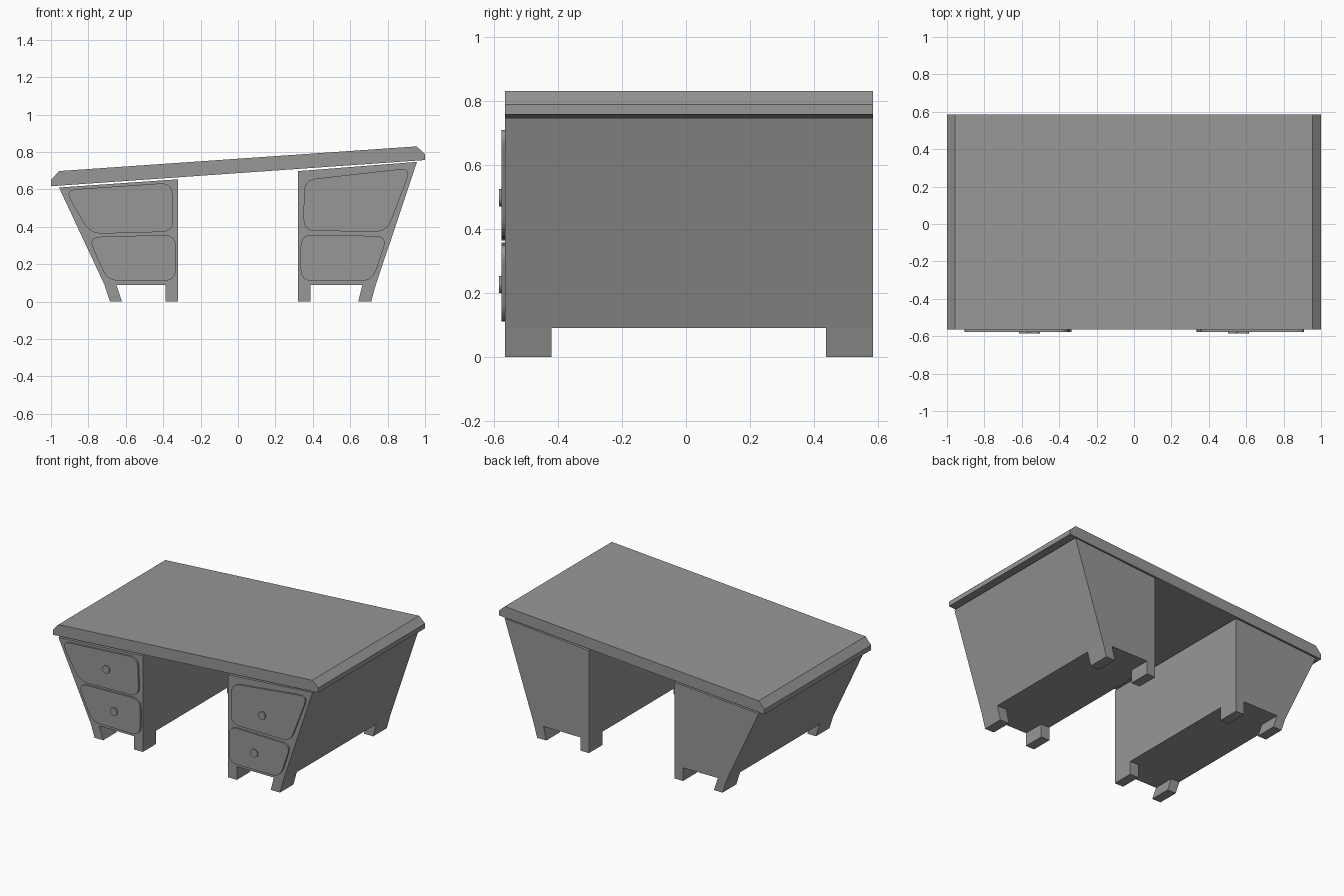
import bpy, bmesh, math
from mathutils import Vector

if "Cube" in bpy.data.objects:
    bpy.data.objects.remove(bpy.data.objects["Cube"])

FRONT, BACK = -0.565, 0.585

grey = bpy.data.materials.new("dark_grey")
grey.diffuse_color = (0.31, 0.31, 0.31, 1)
grey.use_nodes = True
grey.node_tree.nodes["Principled BSDF"].inputs["Base Color"].default_value = grey.diffuse_color


def prism(name, profile, y0, y1):
    """Extrude an (x, z) outline from y0 to y1."""
    bm = bmesh.new()
    face = bm.faces.new([bm.verts.new((x, y0, z)) for x, z in profile])
    ext = bmesh.ops.extrude_face_region(bm, geom=[face])
    moved = [g for g in ext["geom"] if isinstance(g, bmesh.types.BMVert)]
    bmesh.ops.translate(bm, verts=moved, vec=(0, y1 - y0, 0))
    bmesh.ops.recalc_face_normals(bm, faces=bm.faces)
    mesh = bpy.data.meshes.new(name)
    bm.to_mesh(mesh)
    bm.free()
    mesh.materials.append(grey)
    obj = bpy.data.objects.new(name, mesh)
    bpy.context.collection.objects.link(obj)
    return obj


def rounded(corners, cut=0.065, steps=6):
    """Round every corner of an outline with a quadratic curve."""
    pts = [Vector(c) for c in corners]
    out = []
    for i, p in enumerate(pts):
        a = p + (pts[i - 1] - p).normalized() * cut
        b = p + (pts[(i + 1) % len(pts)] - p).normalized() * cut
        for s in range(steps + 1):
            t = s / steps
            out.append(a * (1 - t) ** 2 + p * 2 * t * (1 - t) + b * t * t)
    return out


# Sloping desktop with chamfered ends
prism("desktop", [(-1, 0.617), (1, 0.757), (1, 0.789), (0.955, 0.83),
                  (-0.957, 0.698), (-1, 0.65)], FRONT, BACK)

# Pedestals: body outline, outer leg outline, drawer corners
sides = {
    "left": dict(
        sign=-1,
        body=[(-0.957, 0.61), (-0.322, 0.654), (-0.322, 0.09), (-0.714, 0.09)],
        outer=[(-0.714, 0.09), (-0.65, 0.09), (-0.62, 0), (-0.685, 0)],
        upper=[(-0.928, 0.597), (-0.352, 0.636), (-0.345, 0.374), (-0.79, 0.362)],
        lower=[(-0.802, 0.345), (-0.333, 0.358), (-0.333, 0.11), (-0.698, 0.111)]),
    "right": dict(
        sign=1,
        body=[(0.957, 0.747), (0.322, 0.698), (0.322, 0.09), (0.737, 0.09)],
        outer=[(0.737, 0.09), (0.665, 0.09), (0.643, 0), (0.712, 0)],
        upper=[(0.353, 0.651), (0.926, 0.715), (0.797, 0.374), (0.35, 0.378)],
        lower=[(0.335, 0.358), (0.8, 0.35), (0.719, 0.11), (0.335, 0.11)]),
}

for side, d in sides.items():
    s = d["sign"]
    prism(side + "_pedestal", d["body"], FRONT, BACK)

    # Four legs at the pedestal corners
    inner = [(s * 0.322, 0.09), (s * 0.387, 0.09), (s * 0.387, 0), (s * 0.322, 0)]
    for end, y0, y1 in (("front", FRONT, -0.42), ("back", 0.437, BACK)):
        prism(f"{side}_{end}_inner_leg", inner, y0, y1)
        prism(f"{side}_{end}_outer_leg", d["outer"], y0, y1)

    # Drawer fronts and round knobs
    for row, kx, kz in (("upper", 0.587, 0.497), ("lower", 0.529, 0.226)):
        prism(f"{side}_{row}_drawer", rounded(d[row]), -0.577, FRONT)
        ring = [(s * kx + 0.027 * math.cos(a), kz + 0.027 * math.sin(a))
                for a in (2 * math.pi * i / 20 for i in range(20))]
        prism(f"{side}_{row}_knob", ring, -0.585, -0.577)
